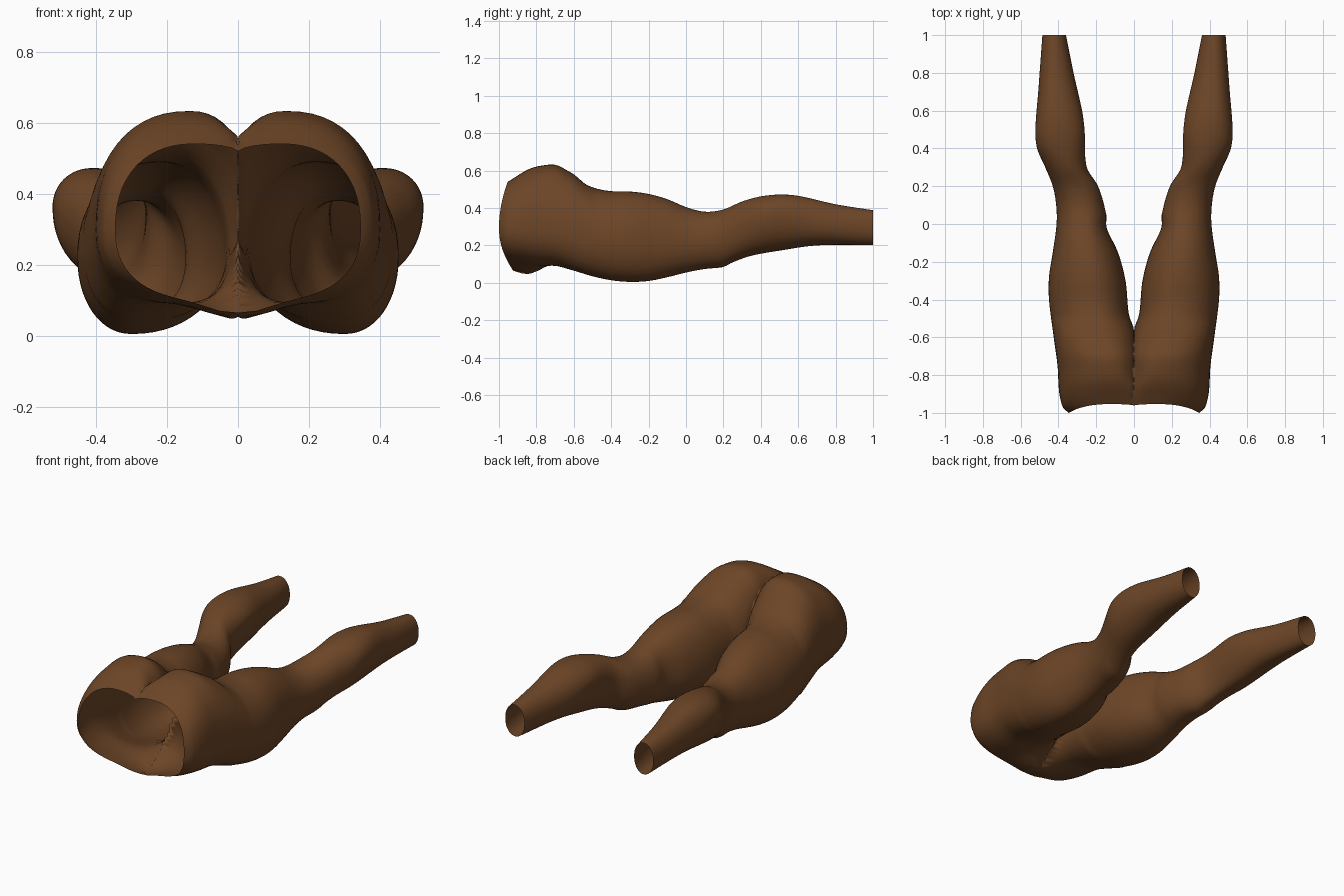
import bpy, bmesh
from math import sin, cos, pi, exp

if "Cube" in bpy.data.objects:
    bpy.data.objects.remove(bpy.data.objects["Cube"])

# Profiles along the body: (y, value) pairs
OUTER = [(-1, .345), (-.985, .37), (-.9, .395), (-.75, .405), (-.6, .425), (-.4, .45), (-.28, .45), (-.15, .43),
         (0, .41), (.1, .412), (.2, .43), (.3, .47), (.4, .513), (.5, .522), (.7, .507), (1, .485)]
INNER_TOP = [(-1, -.15), (-.85, -.06), (-.7, -.04), (-.6, -.015), (-.54, .005), (-.48, .027), (-.3, .045),
             (-.15, .085), (-.02, .145), (.05, .147), (.2, .19), (.3, .25), (.5, .262), (.6, .275), (.8, .32), (1, .36)]
INNER_BOTTOM = [(-1, -.4), (-.85, -.3), (-.75, -.13), (-.68, -.04), (-.6, .003), (-.48, .027)] + INNER_TOP[6:]
TOP = [(-1, .54), (-.9, .605), (-.8, .628), (-.7, .628), (-.6, .58), (-.53, .523), (-.42, .492), (-.3, .488),
       (-.2, .475), (-.1, .447), (0, .405), (.1, .38), (.2, .392), (.3, .435), (.4, .462), (.5, .472),
       (.6, .465), (.8, .42), (1, .388)]
BOTTOM = [(-1, .11), (-.85, .095), (-.7, .09), (-.6, .065), (-.5, .035), (-.4, .014), (-.3, .005), (-.2, .01),
          (-.1, .03), (0, .055), (.1, .074), (.2, .085), (.25, .11), (.35, .145), (.5, .172), (.7, .2), (1, .203)]
APEX_TOP = [(-1, .12), (-.7, .14), (-.5, .2), (-.2, .24), (.1, .28), (.45, .4), (1, .425)]
APEX_BOTTOM = [(-1, .13), (-.7, .22), (-.5, .28), (-.25, .3), (.1, .29), (.45, .36), (1, .42)]
WIDEST = [(-1, .3), (-.7, .29), (-.3, .22), (.1, .23), (.45, .36), (.7, .32), (1, .295)]


def sample(table, y):
    """Smooth interpolation through a profile."""
    i = 0
    while i < len(table) - 2 and y > table[i + 1][0]:
        i += 1

    def slope(k):
        a, b = table[max(k - 1, 0)], table[min(k + 1, len(table) - 1)]
        return (b[1] - a[1]) / (b[0] - a[0])
    (y0, v0), (y1, v1) = table[i], table[i + 1]
    h = y1 - y0
    t = (y - y0) / h
    return (v0 * (1 + 2 * t) * (1 - t) ** 2 + v1 * t * t * (3 - 2 * t)
            + h * slope(i) * t * (1 - t) ** 2 - h * slope(i + 1) * t * t * (1 - t))


def power(v, e):
    return abs(v) ** e


def ring(y, n):
    """Cross-section of one leg; the pelvis is clamped to the centre plane."""
    xo, zc = sample(OUTER, y), sample(WIDEST, y)
    fullness = 2 / (2.3 if y < -.5 else 2.12)
    pts = []
    for k in range(n):
        a = 2 * pi * k / n
        c, s = cos(a), sin(a)
        up = s >= 0
        apex = sample(APEX_TOP if up else APEX_BOTTOM, y)
        xi = sample(INNER_TOP if up else INNER_BOTTOM, y)
        rx = xo - apex if c > 0 else xi - apex
        rz = (sample(TOP, y) if up else sample(BOTTOM, y)) - zc
        x = max(apex + rx * power(c, fullness), 0)
        z = zc + rz * power(s, fullness)
        # pubic mound on the underside
        if not up:
            z -= .06 * exp(-(x / .12) ** 2) * exp(-((y + .93) / .16) ** 2) * power(s, .5)
        # curved waist rim
        fade = max(0, 1 - (y + 1) / .35)
        d = z - .29
        pts.append((x, y + fade * d * d * (.75 if d > 0 else 1.5), z))
    return pts


# Half body skin
N, M = 56, 84
bm = bmesh.new()
rows = [[bm.verts.new(p) for p in ring(-1 + 2 * j / M, N)] for j in range(M + 1)]
for r0, r1 in zip(rows, rows[1:]):
    for k in range(N):
        q = (r0[k], r0[(k + 1) % N], r1[(k + 1) % N], r1[k])
        if any(v.co.x > 1e-5 for v in q):
            bm.faces.new(q)
bmesh.ops.delete(bm, geom=[v for v in bm.verts if not v.link_faces], context='VERTS')
bmesh.ops.recalc_face_normals(bm, faces=bm.faces)
if sum(f.normal.x * (f.calc_center_median().x - .25) for f in bm.faces) < 0:
    bmesh.ops.reverse_faces(bm, faces=bm.faces)
for f in bm.faces:
    f.smooth = True
mesh = bpy.data.meshes.new("lower_body")
bm.to_mesh(mesh)
bm.free()
body = bpy.data.objects.new("lower_body", mesh)
bpy.context.collection.objects.link(body)

# Other half by mirroring
mirror = body.modifiers.new("Mirror", 'MIRROR')
mirror.use_clip = True
mirror.merge_threshold = .0005

# Skin colour
skin = bpy.data.materials.new("brown_skin")
skin.diffuse_color = (.15, .06, .02, 1)
skin.use_nodes = True
skin.node_tree.nodes["Principled BSDF"].inputs["Base Color"].default_value = skin.diffuse_color
mesh.materials.append(skin)
